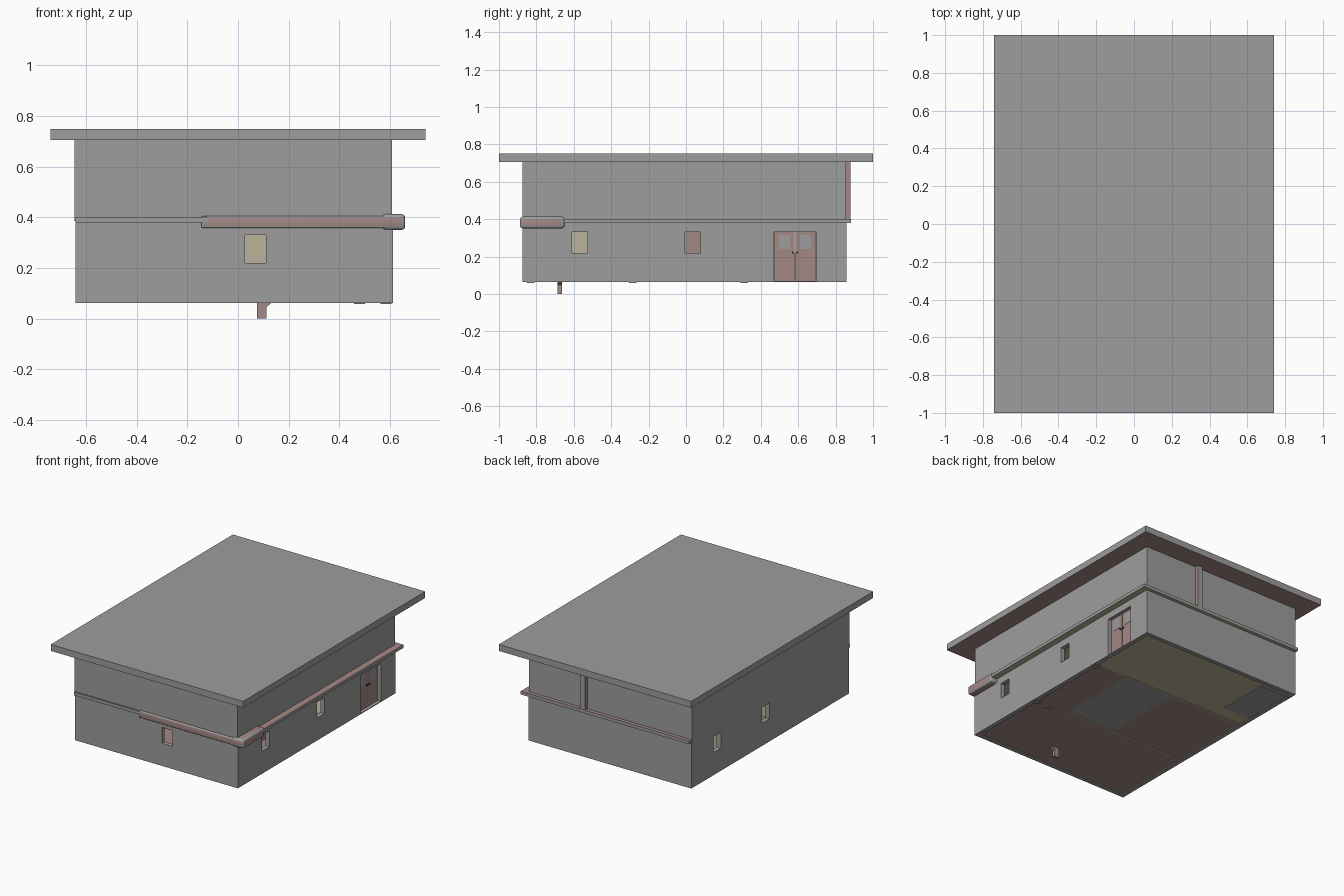
import bpy
import bmesh
from mathutils import Vector

cube = bpy.data.objects.get("Cube")
if cube:
    bpy.data.objects.remove(cube, do_unlink=True)


def make_material(name, colour):
    m = bpy.data.materials.new(name)
    m.use_nodes = True
    m.diffuse_color = (*colour, 1)
    m.node_tree.nodes["Principled BSDF"].inputs["Base Color"].default_value = (*colour, 1)
    return m


MATS = [make_material("grey plaster", (0.34, 0.34, 0.34)),
        make_material("dusty pink", (0.37, 0.25, 0.235)),
        make_material("pale cream", (0.5, 0.45, 0.32)),
        make_material("dark metal", (0.06, 0.055, 0.055))]
GREY, PINK, CREAM, DARK = range(4)


def box(name, x, y, z, colour=GREY, faces=None, bevel=0):
    """Box from ranges; faces maps a signed axis such as '-z' to a colour."""
    bm = bmesh.new()
    bmesh.ops.create_cube(bm, size=1)
    for v in bm.verts:
        v.co = Vector([a + (b - a) * (c + 0.5) for (a, b), c in zip((x, y, z), v.co)])
    bm.normal_update()
    for f in bm.faces:
        axis = max(range(3), key=lambda i: abs(f.normal[i]))
        key = ("+" if f.normal[axis] > 0 else "-") + "xyz"[axis]
        f.material_index = (faces or {}).get(key, colour)
    if bevel:
        bmesh.ops.bevel(bm, geom=bm.edges[:], offset=bevel, segments=3,
                        affect='EDGES', profile=0.5)
    me = bpy.data.meshes.new(name)
    bm.to_mesh(me)
    bm.free()
    for m in MATS:
        me.materials.append(m)
    ob = bpy.data.objects.new(name, me)
    bpy.context.collection.objects.link(ob)
    return ob


def cut(target, cutters):
    """Subtract the cutters from the target and discard them."""
    for c in cutters:
        mod = target.modifiers.new("opening", 'BOOLEAN')
        mod.operation = 'DIFFERENCE'
        mod.solver = 'EXACT'
        mod.object = c
        c.hide_render = True
    bpy.context.view_layer.update()
    deps = bpy.context.evaluated_depsgraph_get()
    me = bpy.data.meshes.new_from_object(target.evaluated_get(deps))
    target.modifiers.clear()
    target.data = me
    for c in cutters:
        bpy.data.objects.remove(c, do_unlink=True)


# Main dimensions
LEFT, RIGHT, FRONT, BACK = 0.612, -0.642, -0.875, 0.858
INX, INY = (-0.61, 0.58), (-0.845, 0.828)
SILL = (0.22, 0.33)

# Ground floor shell, open underneath, with window and door openings
walls = box("ground_floor_walls", (RIGHT, LEFT), (FRONT, BACK), (0.063, 0.385))
cutters = [box("room_cutter", INX, INY, (0, 0.37), CREAM),
           box("front_window_cutter", (0.027, 0.11), (-0.95, -0.8), SILL),
           box("door_cutter", (0.55, 0.7), (0.47, 0.695), (0.068, 0.332))]
for y in (-0.568, 0.036):
    cutters.append(box("left_window_cutter", (0.54, 0.7), (y - 0.041, y + 0.041), SILL))
for y in (0.575, 0.04):
    cutters.append(box("right_window_cutter", (-0.7, -0.57), (y - 0.04, y + 0.04), SILL))
cut(walls, cutters)

# Upper storey and overhanging flat roof
box("upper_storey", (RIGHT - 0.003, LEFT - 0.003), (FRONT + 0.002, BACK - 0.002), (0.385, 0.705))
box("roof", (-0.74, 0.74), (-1, 1), (0.705, 0.75), GREY, {"-z": PINK})

# Room floors, seen from below
FZ = (0.068, 0.075)
box("front_room_floor", INX, (INY[0], -0.27), FZ, PINK)
box("hall_floor", (0.34, INX[1]), (-0.27, 0.33), FZ, PINK)
box("middle_room_floor", (-0.04, 0.34), (-0.27, 0.33), FZ, GREY)
box("side_room_floor", (INX[0], -0.04), (-0.27, 0.33), FZ, PINK)
box("back_room_floor", INX, (0.33, INY[1]), FZ, CREAM)
box("corner_floor", (INX[0], -0.4), (0.43, 0.8), (0.064, 0.068), GREY)

# Interior partitions
PZ = (0.064, 0.37)
box("front_partition", (INX[0], 0.34), (-0.275, -0.262), PZ, CREAM)
box("back_partition", (INX[0], 0.34), (0.32, 0.333), PZ, CREAM)
box("hall_partition", (0.333, 0.345), (-0.275, 0.333), (0.07, 0.37), PINK)
box("room_partition", (-0.046, -0.036), (-0.27, 0.325), PZ, CREAM)

# Ledge between the storeys
LZ = (0.38, 0.402)
trim = {"+z": PINK, "-z": CREAM}
box("front_ledge", (RIGHT, -0.12), (-0.887, FRONT), LZ, GREY, trim)
box("left_ledge", (LEFT - 0.005, 0.655), (-0.66, 0.882), LZ, GREY, trim)
box("back_ledge", (RIGHT, LEFT), (BACK - 0.005, 0.882), LZ, GREY, trim)

# Rounded canopy wrapping the front left corner
for ob in (box("front_canopy", (-0.145, 0.64), (-0.887, -0.862), (0.358, 0.405), PINK, None, 0.006),
           box("corner_canopy", (0.57, 0.66), (-0.887, -0.648), (0.351, 0.413), PINK, None, 0.014)):
    for p in ob.data.polygons:
        p.use_smooth = True
    bpy.context.view_layer.objects.active = ob
    ob.select_set(True)
    bpy.ops.object.shade_smooth_by_angle()
    ob.select_set(False)

# Pier on the back of the upper storey
box("back_pier", (0.16, 0.2), (BACK - 0.005, 0.88), (0.4, 0.705), GREY,
    {"+x": PINK, "-x": PINK})

# Double door with glazed panels and handles
for side in (-1, 1):
    mid = 0.583 + side * 0.056
    box("door_leaf", (0.575, 0.588), (mid - 0.054, mid + 0.054), (0.068, 0.332), PINK)
    box("door_glass", (0.586, 0.59), (mid - 0.03, mid + 0.03), (0.24, 0.315), GREY)
    hy = 0.583 + side * 0.012
    box("door_handle", (0.586, 0.597), (hy - 0.005, hy + 0.005), (0.217, 0.227), DARK)

# Small post below the floor with a flared bracket
box("floor_post", (0.075, 0.113), (-0.686, -0.664), (0, 0.07), PINK)
bracket = box("post_bracket", (0.11, 0.135), (-0.686, -0.664), (0.045, 0.07), PINK)
for v in bracket.data.vertices:
    if v.co.x > 0.12 and v.co.z < 0.06:
        v.co.z = 0.064

# Low feet showing just under the floor
for x, y in ((0.585, -0.83), (0.585, -0.285), (0.48, -0.285), (0.585, 0.312)):
    box("floor_foot", (x - 0.022, x + 0.022), (y - 0.02, y + 0.02), (0.059, 0.07), PINK)
